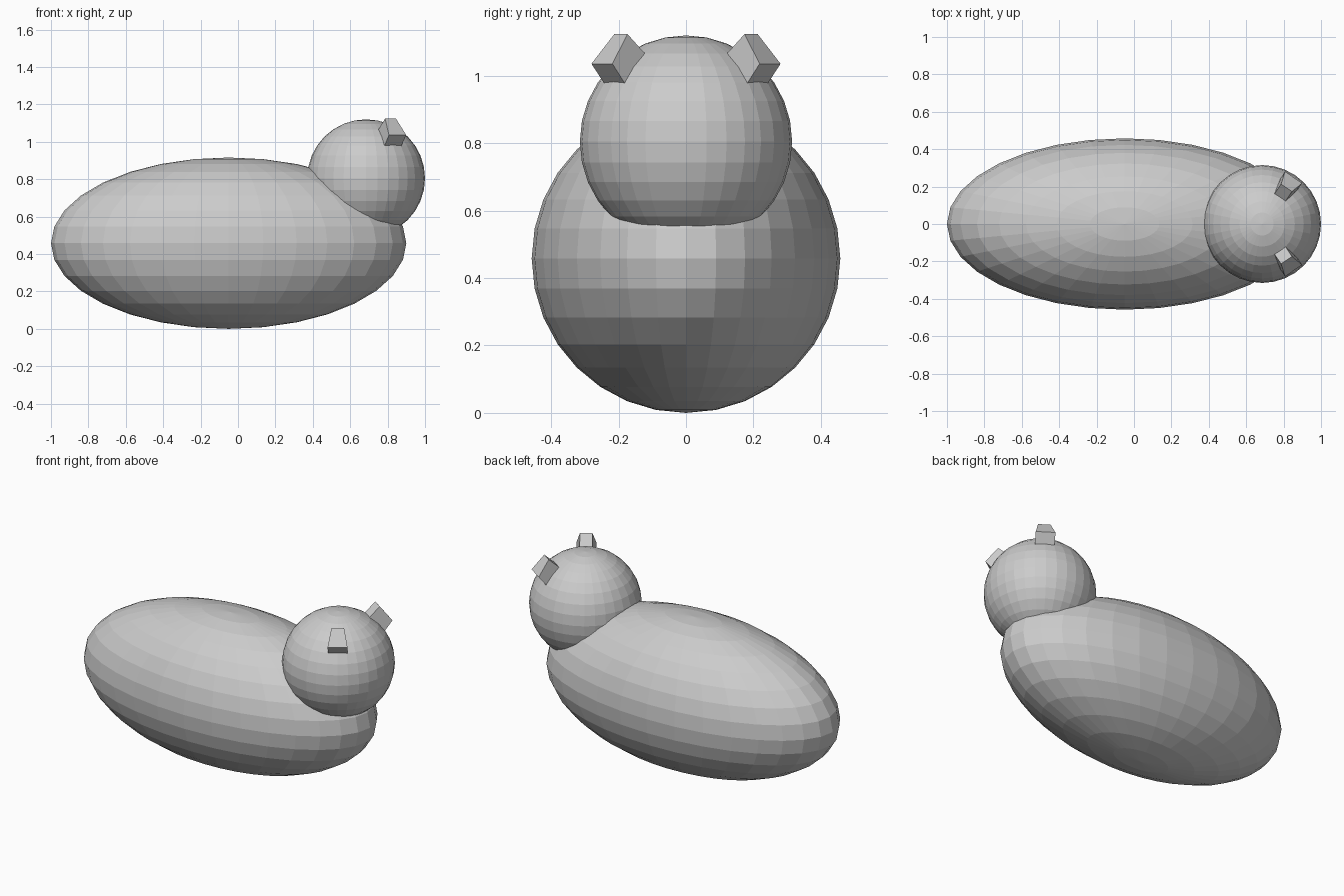
import bpy, bmesh, math
from mathutils import Vector

if "Cube" in bpy.data.objects:
    bpy.data.objects.remove(bpy.data.objects["Cube"])

grey = bpy.data.materials.new("plain grey")
grey.diffuse_color = (0.6, 0.6, 0.6, 1)
grey.use_nodes = True
grey.node_tree.nodes["Principled BSDF"].inputs["Base Color"].default_value = grey.diffuse_color


def finish(name, bm):
    bmesh.ops.recalc_face_normals(bm, faces=bm.faces)
    mesh = bpy.data.meshes.new(name)
    bm.to_mesh(mesh)
    bm.free()
    mesh.materials.append(grey)
    ob = bpy.data.objects.new(name, mesh)
    bpy.context.collection.objects.link(ob)
    return ob


def ellipsoid(name, centre, radii):
    bm = bmesh.new()
    bmesh.ops.create_uvsphere(bm, u_segments=32, v_segments=16, radius=1)
    bmesh.ops.scale(bm, vec=radii, verts=bm.verts)
    bmesh.ops.translate(bm, vec=centre, verts=bm.verts)
    return finish(name, bm)


HEAD = Vector((0.685, 0, 0.805))

# Long body and round head, flat-shaded
ellipsoid("body", (-0.05, 0, 0.458), (0.95, 0.458, 0.458))
ellipsoid("head", HEAD, (0.315, 0.315, 0.315))


# Tapered stub ear: side profile as (distance out from head axis, height, width)
def ear(name, side):
    profile = [(0.135, 1.033, 0.072), (0.233, 1.124, 0.070),
               (0.301, 1.036, 0.111), (0.215, 0.925, 0.108)]
    a = math.radians(56) * side
    out = Vector((math.cos(a), math.sin(a), 0))
    across = Vector((-math.sin(a), math.cos(a), 0))
    bm = bmesh.new()
    rings = []
    for s in (-0.5, 0.5):
        rings.append([bm.verts.new(Vector((HEAD.x, 0, z)) + out * h + across * w * s)
                      for h, z, w in profile])
    left, right = rings
    bm.faces.new(left)
    bm.faces.new(right)
    for i in range(4):
        j = (i + 1) % 4
        bm.faces.new((left[i], left[j], right[j], right[i]))
    return finish(name, bm)


ear("left_ear", 1)
ear("right_ear", -1)
